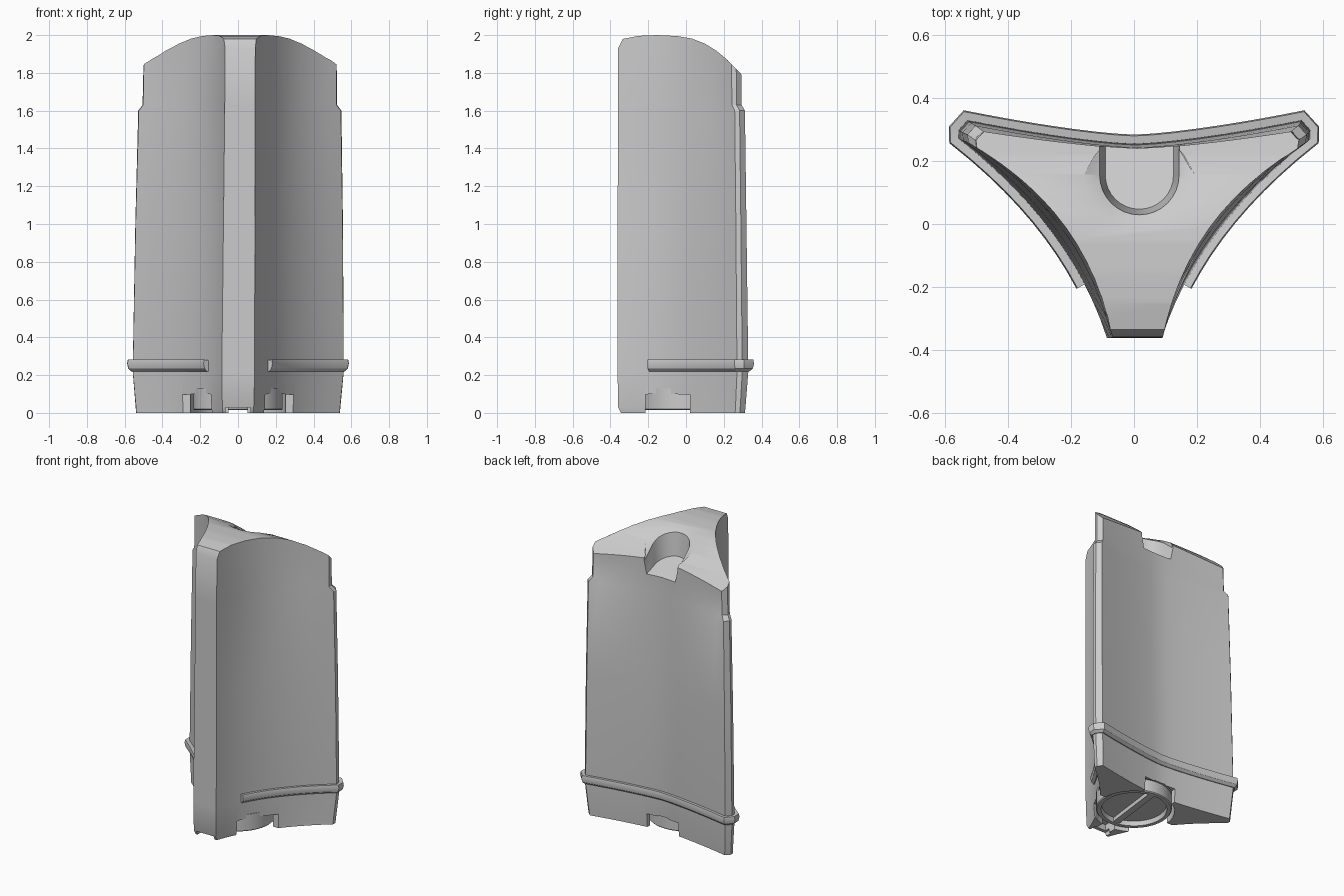
import bpy, bmesh, math
from mathutils import Vector

if "Cube" in bpy.data.objects:
    bpy.data.objects.remove(bpy.data.objects["Cube"])

# Side profile of the domed top: (y, z)
DOME = [(-.40, 1.87), (-.36, 1.93), (-.335, 1.98), (-.25, 1.996), (-.15, 2.0), (-.05, 1.995),
        (.03, 1.982), (.1, 1.955), (.16, 1.918), (.22, 1.868), (.3, 1.785), (.45, 1.62)]


def dome(y):
    for (a, za), (b, zb) in zip(DOME, DOME[1:]):
        if y <= b:
            return za + (zb - za) * (y - a) / (b - a)
    return DOME[-1][1]


def loft(name, rings, closed=True):
    """Skin a list of point rings and cap both ends."""
    bm = bmesh.new()
    vs = [[bm.verts.new(p) for p in r] for r in rings]
    n = len(rings[0])
    for a, b in zip(vs, vs[1:]):
        for i in range(n):
            j = (i + 1) % n
            bm.faces.new((a[i], a[j], b[j], b[i]))
    bm.faces.new(vs[0][::-1])
    bm.faces.new(vs[-1])
    bmesh.ops.recalc_face_normals(bm, faces=bm.faces)
    me = bpy.data.meshes.new(name)
    bm.to_mesh(me)
    bm.free()
    ob = bpy.data.objects.new(name, me)
    bpy.context.collection.objects.link(ob)
    return ob


def box(name, x0, x1, y0, y1, z0, z1):
    return loft(name, [[(x0, y0, z), (x1, y0, z), (x1, y1, z), (x0, y1, z)] for z in (z0, z1)])


def circle(r, z, n=48):
    return [(r * math.cos(2 * math.pi * i / n), r * math.sin(2 * math.pi * i / n), z) for i in range(n)]


def cut(ob, tool, op='DIFFERENCE'):
    m = ob.modifiers.new('cut', 'BOOLEAN')
    m.object, m.operation, m.solver = tool, op, 'EXACT'
    bpy.context.view_layer.objects.active = ob
    bpy.ops.object.modifier_apply(modifier=m.name)
    bpy.data.objects.remove(tool)


def smooth(ob, angle=32):
    bpy.ops.object.select_all(action='DESELECT')
    ob.select_set(True)
    bpy.context.view_layer.objects.active = ob
    bpy.ops.object.shade_smooth_by_angle(angle=math.radians(angle))


def half_section(p0, mid, c1, c2, back):
    """Right half of the three-lobed outline: concave side, blunt corner, concave back."""
    p0, mid, c1, c2 = map(Vector, (p0, mid, c1, c2))
    ctl = 2 * mid - (p0 + c1) / 2
    pts = []
    for i in range(13):
        t = i / 12
        pts.append((1 - t) ** 2 * p0 + 2 * t * (1 - t) * ctl + t * t * c1)
    pts.append(c1.lerp(c2, .4) + Vector((.012, .004)))
    for i in range(8):
        x = 1 - i / 8
        pts.append(Vector((c2.x * x, back + (c2.y - back) * x ** 1.4)))
    return pts, Vector((0, back))


def section(z, *args):
    right, centre = half_section(*args)
    pts = right + [centre] + [Vector((-p.x, p.y)) for p in reversed(right)]
    return [(p.x + .006 * z, p.y, z) for p in pts]


# Body shell: base, tall panel and narrower upper cap
BASE = ((.087, -.362), (.26, -.03), (.558, .27), (.53, .33), .255)
body = loft('body', [
    section(0, (.08, -.345), (.252, -.03), (.538, .26), (.512, .312), .238),
    section(.03, (.083, -.36), (.253, -.03), (.54, .262), (.515, .315), .24),
    section(.22, *BASE),
    section(1.0, (.083, -.362), (.25, -.022), (.548, .264), (.522, .32), .247),
    section(1.6, (.08, -.36), (.238, -.015), (.535, .258), (.512, .312), .242),
    section(1.63, (.08, -.36), (.237, -.015), (.512, .243), (.49, .295), .241),
    section(2.2, (.08, -.358), (.222, -.01), (.505, .238), (.475, .288), .236)])

# Domed top trim
prof = [(-.40, -.1)] + DOME + [(.45, -.1)]
cut(body, loft('dome_tool', [[(x, y, z) for y, z in prof] for x in (-.8, .8)]), 'INTERSECT')


# Finger notch, open to the back, with a shallow dished rim
def notch_ring(r, zf):
    e = min(r, .127)
    xy = [(e, .42), (e, .24)]
    xy += [(r * math.cos(a), .155 - r * math.sin(a)) for a in [math.pi * i / 16 for i in range(17)]]
    xy += [(-e, .24), (-e, .42)]
    return [(x + .017, y, zf(y)) for x, y in xy]


cut(body, loft('notch_tool', [
    notch_ring(.108, lambda y: 1.82 - .35 * y),
    notch_ring(.126, lambda y: dome(y) - .022),
    notch_ring(.18, lambda y: dome(y) + .003),
    notch_ring(.181, lambda y: 2.2)]))

# Underside: round bay, side and back openings, hollow front foot
cut(body, loft('bay_tool', [circle(.252, -.1), circle(.252, .1)]))
cut(body, box('side_tool', -.6, .6, -.215, .02, -.1, .097))
cut(body, box('back_tool', -.12, .12, 0, .5, -.1, .093))
cut(body, box('foot_tool', -.05, .05, -.335, -.15, -.1, .07))
cut(body, box('front_tool', -.065, .065, -.5, -.3, -.1, .028))
smooth(body)

# Rim lip wrapping the back and most of both sides
right, centre = half_section(*BASE)
right = right[3:]
path = right + [centre] + [Vector((-p.x, p.y)) for p in reversed(right)]
rings = []
for i, p in enumerate(path):
    d0 = (p - path[max(i - 1, 0)]).normalized()
    d1 = (path[min(i + 1, len(path) - 1)] - p).normalized()
    d = (d0 + d1).normalized()
    k = 1 / max(.75, d.dot(d1) if i < len(path) - 1 else 1)
    n = Vector((d.y, -d.x)) * k
    rings.append([(*(p + n * o), z) for o, z in
                  ((-.02, .22), (.006, .22), (.022, .235), (.028, .262), (.024, .282), (-.02, .276))])
lip = loft('rim_lip', rings)
smooth(lip)

# Round cover under the base, with recessed face and grip bar
cover = loft('bottom_cover', [circle(.236, .13), circle(.236, .02), circle(.23, .014),
                              circle(.205, .014), circle(.2, .045)])
smooth(cover)
bar = box('grip_bar', -.022, .022, -.2, .2, .018, .06)
bar.rotation_euler.z = math.radians(-7)
